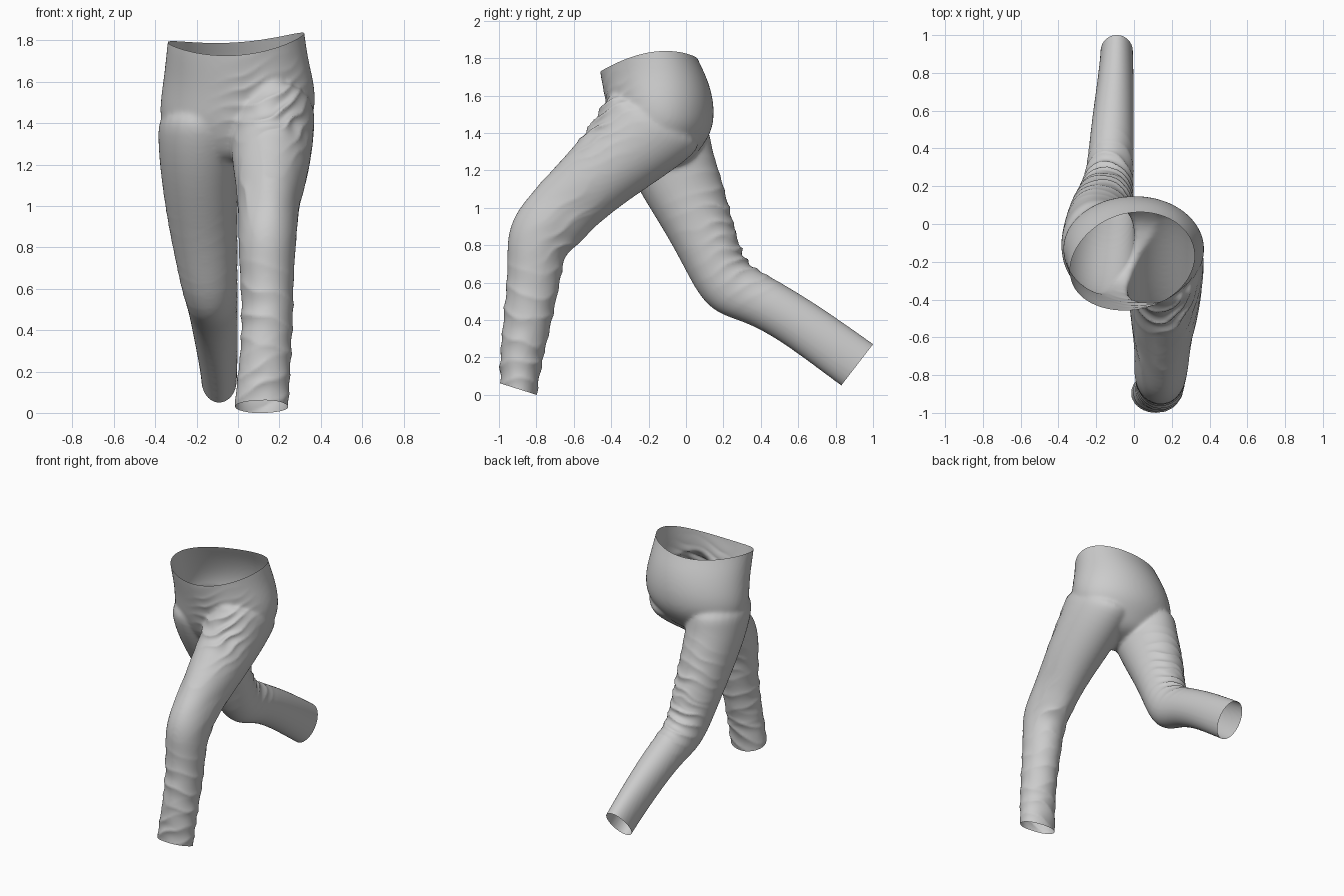
import bpy, bmesh, math
from mathutils import Vector, noise

if "Cube" in bpy.data.objects:
    bpy.data.objects.remove(bpy.data.objects["Cube"])

SIDES = 24

# Each section: front y, front z, back y, back z, min x, max x, skew
PELVIS = [
    (-.48, 1.98, .00, 1.98, -.31, .30, .25),
    (-.475, 1.82, .05, 1.82, -.335, .32, .25),
    (-.46, 1.71, .11, 1.71, -.35, .34, .15),
    (-.44, 1.60, .145, 1.60, -.365, .37, .05),
    (-.42, 1.50, .155, 1.50, -.38, .38, 0),
    (-.40, 1.40, .14, 1.40, -.38, .36, 0),
    (-.35, 1.29, .07, 1.30, -.32, .27, 0),
    (-.27, 1.19, .00, 1.22, -.20, .14, 0),
]
LEFT_LEG = [
    (-.40, 1.64, .10, 1.38, -.02, .36, 0),
    (-.43, 1.58, .06, 1.29, -.04, .375, 0),
    (-.50, 1.45, -.14, 1.15, -.04, .365, 0),
    (-.63, 1.30, -.35, 1.01, -.02, .34, 0),
    (-.77, 1.14, -.48, .90, 0, .30, 0),
    (-.91, .99, -.56, .82, 0, .29, 0),
    (-.96, .85, -.64, .75, 0, .28, 0),
    (-.955, .68, -.67, .62, .01, .27, 0),
    (-.97, .50, -.70, .45, .015, .27, 0),
    (-.99, .30, -.745, .27, .01, .26, 0),
    (-1.0, .12, -.785, .08, -.015, .25, 0),
    (-.995, .02, -.80, -.04, -.02, .245, 0),
    (-.99, -.18, -.83, -.24, -.02, .24, 0),
]
RIGHT_LEG = [
    (-.41, 1.50, .13, 1.48, -.385, 0, 0),
    (-.36, 1.30, .13, 1.34, -.39, .01, 0),
    (-.26, 1.10, .18, 1.20, -.375, 0, 0),
    (-.12, .88, .235, 1.0, -.345, 0, 0),
    (-.02, .70, .28, .84, -.31, 0, 0),
    (.06, .54, .32, .71, -.28, 0, 0),
    (.16, .43, .39, .67, -.255, 0, 0),
    (.32, .39, .49, .61, -.24, 0, 0),
    (.50, .29, .66, .51, -.22, 0, 0),
    (.67, .165, .83, .395, -.195, 0, 0),
    (.83, .045, 1.0, .275, -.175, -.005, 0),
    (1.02, -.09, 1.19, .14, -.17, -.01, 0),
]


def add_tube(bm, sections):
    """Closed loft through elliptical sections."""
    rings = []
    for yf, zf, yb, zb, x0, x1, skew in sections:
        ring = []
        for i in range(SIDES):
            a = math.tau * i / SIDES
            s = math.sin(a) / 2
            y = (yf + yb) / 2 + (yb - yf) * s
            z = (zf + zb) / 2 + (zb - zf) * s
            x = (x0 + x1) / 2 + (x1 - x0) / 2 * math.cos(a) + skew * (yb - yf) * s
            ring.append(bm.verts.new((x, y, z)))
        rings.append(ring)
    faces = [bm.faces.new(rings[0]), bm.faces.new(rings[-1])]
    for r, q in zip(rings, rings[1:]):
        for i in range(SIDES):
            j = (i + 1) % SIDES
            faces.append(bm.faces.new((r[i], r[j], q[j], q[i])))
    bmesh.ops.recalc_face_normals(bm, faces=faces)


# Cloth folds: centre, direction across the folds, reach, height, spacing
FOLDS = [
    ((.17, -.47, 1.46), (-.35, -.25, .9), .17, .013, .07),
    ((.13, -.60, .80), (-.1, -.5, .85), .16, .010, .08),
    ((.13, -.87, .45), (.3, .1, .95), .20, .009, .12),
    ((.13, -.90, .14), (-.4, .1, .9), .15, .011, .09),
    ((.15, -.70, 1.05), (.3, -.6, .7), .20, .006, .11),
    ((-.13, .30, .72), (.15, .5, -.85), .15, .012, .075),
    ((-.14, .21, 1.0), (.3, .3, -.9), .18, .008, .085),
]


def fold_height(p):
    h = 0
    for c, d, reach, height, spacing in FOLDS:
        off = p - Vector(c)
        fade = math.exp(-(off.length / reach) ** 2)
        if fade > .02:
            t = off.dot(Vector(d).normalized()) + .035 * noise.noise(p * 7)
            wave = 1 - 2 * abs(math.sin(math.pi * t / spacing)) ** .8
            h += height * fade * wave * (.7 + .6 * noise.noise(p * 5 + Vector(c)))
    return h


def waist_height(p):
    return 1.76 + .06 * p.x + .12 * (p.y + .2) + .5 * p.x ** 2


def cut(bm, point, normal):
    """Trim away everything beyond a plane, leaving an open edge."""
    bmesh.ops.bisect_plane(bm, geom=bm.verts[:] + bm.edges[:] + bm.faces[:],
                           plane_co=point, plane_no=normal, clear_outer=True)


# Pelvis and legs fused into one skin
bm = bmesh.new()
for part in (PELVIS, LEFT_LEG, RIGHT_LEG):
    add_tube(bm, part)
mesh = bpy.data.meshes.new("trousers")
bm.to_mesh(mesh)
bm.free()
trousers = bpy.data.objects.new("trousers", mesh)
bpy.context.collection.objects.link(trousers)
sub = trousers.modifiers.new("round", 'SUBSURF')
sub.levels = sub.render_levels = 2
remesh = trousers.modifiers.new("fuse", 'REMESH')
remesh.mode = 'VOXEL'
remesh.voxel_size = .011
smooth = trousers.modifiers.new("soften", 'SMOOTH')
smooth.factor = .5
smooth.iterations = 14
fused = bpy.data.meshes.new_from_object(
    trousers.evaluated_get(bpy.context.evaluated_depsgraph_get()))
trousers.modifiers.clear()

# Folds
bm = bmesh.new()
bm.from_mesh(fused)
bm.normal_update()
moves = [(v, v.normal * fold_height(v.co)) for v in bm.verts]
for v, m in moves:
    v.co += m

# Open hems, then the curved waist edge
cut(bm, (0, -.99, .06), (0, -.3, -.95))
cut(bm, (0, .83, .05), (0, .79, -.61))
for v in bm.verts:
    v.co.z -= waist_height(v.co)
cut(bm, (0, 0, 0), (0, 0, 1))
for v in bm.verts:
    v.co.z += waist_height(v.co)
bm.to_mesh(mesh)
bm.free()
bpy.data.meshes.remove(fused)

# Cloth colour
cloth = bpy.data.materials.new("grey cloth")
cloth.use_nodes = True
grey = (.6, .6, .6, 1)
cloth.diffuse_color = grey
cloth.node_tree.nodes["Principled BSDF"].inputs["Base Color"].default_value = grey
mesh.materials.clear()
mesh.materials.append(cloth)
for poly in mesh.polygons:
    poly.use_smooth = True
